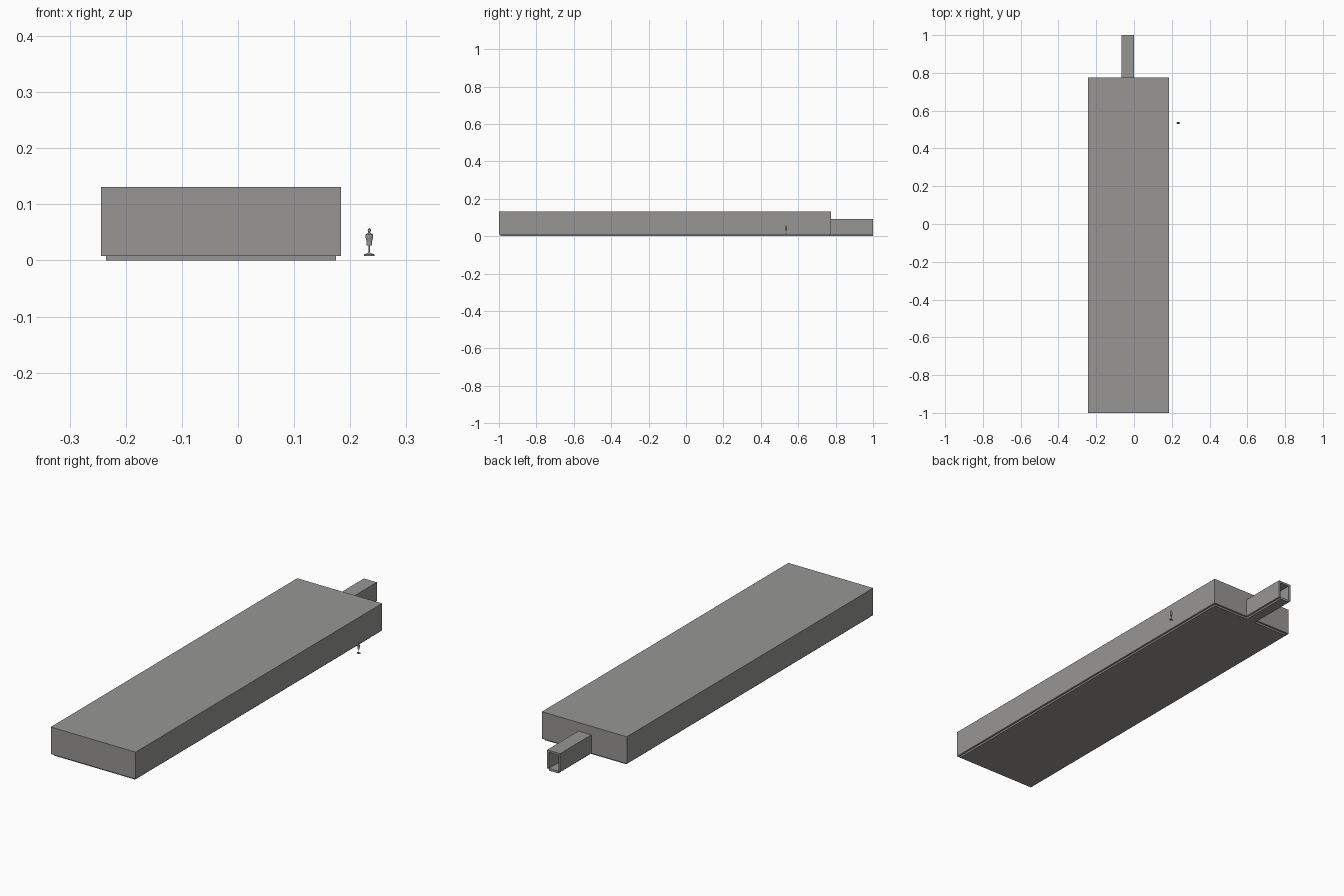
import bpy
import bmesh
import math
from mathutils import Matrix, Vector

if "Cube" in bpy.data.objects:
    bpy.data.objects.remove(bpy.data.objects["Cube"], do_unlink=True)

# Single warm grey finish
grey = bpy.data.materials.new("warm_grey")
grey.use_nodes = True
colour = (0.31, 0.305, 0.295, 1)
grey.diffuse_color = colour
grey.node_tree.nodes["Principled BSDF"].inputs["Base Color"].default_value = colour


def add_object(name, bm):
    mesh = bpy.data.meshes.new(name)
    bm.to_mesh(mesh)
    bm.free()
    mesh.materials.append(grey)
    obj = bpy.data.objects.new(name, mesh)
    bpy.context.collection.objects.link(obj)
    return obj


def box(name, low, high):
    """Box spanning two opposite corners."""
    low, high = Vector(low), Vector(high)
    bm = bmesh.new()
    bmesh.ops.create_cube(bm, size=1, matrix=Matrix.LocRotScale(
        (low + high) / 2, None, high - low))
    return add_object(name, bm)


def cut(obj, low, high):
    """Subtract a box from an object."""
    cutter = box("cutter", low, high)
    cutter.hide_render = True
    mod = obj.modifiers.new("cut", "BOOLEAN")
    mod.operation = "DIFFERENCE"
    mod.solver = "EXACT"
    mod.object = cutter
    bpy.context.view_layer.objects.active = obj
    bpy.ops.object.modifier_apply(modifier=mod.name)
    bpy.data.objects.remove(cutter, do_unlink=True)


WALL = 0.009     # wall and roof thickness
FLOOR = 0.008    # underside of the walls
X0, X1, Y0, Y1, TOP = -0.244, 0.184, -1.0, 0.775, 0.131    # hall
P0, P1, P_END, P_TOP = -0.065, 0.0, 1.0, 0.092             # passage

# Hall shell, open underneath, with a doorway into the passage
hall = box("hall_shell", (X0, Y0, FLOOR), (X1, Y1, TOP))
cut(hall, (X0 + WALL, Y0 + WALL, -0.1), (X1 - WALL, Y1 - WALL, TOP - WALL))
cut(hall, (P0 + WALL, Y1 - 2 * WALL, -0.1), (P1 - WALL, Y1 + WALL, P_TOP - WALL))
box("hall_floor", (X0 + WALL, Y0 + WALL, 0), (X1 - WALL, Y1 - WALL, FLOOR + 0.002))

# Passage, open at the back
passage = box("passage_shell", (P0, Y1, FLOOR), (P1, P_END, P_TOP))
cut(passage, (P0 + WALL, Y1 - WALL, -0.1), (P1 - WALL, P_END + WALL, P_TOP - WALL))
box("passage_floor", (P0 + WALL, Y1 - WALL, 0), (P1 - WALL, P_END, FLOOR + 0.002))


def lathe(name, profile, depth):
    """Revolve (radius, height) points and flatten front to back."""
    bm = bmesh.new()
    verts = [bm.verts.new((r, 0, z)) for r, z in profile]
    edges = [bm.edges.new(pair) for pair in zip(verts, verts[1:])]
    bmesh.ops.spin(bm, geom=verts + edges, axis=(0, 0, 1), cent=(0, 0, 0),
                   angle=math.tau, steps=16)
    bmesh.ops.remove_doubles(bm, verts=bm.verts, dist=0.00005)
    bmesh.ops.recalc_face_normals(bm, faces=bm.faces)
    bmesh.ops.scale(bm, vec=(1, depth, 1), verts=bm.verts)
    obj = add_object(name, bm)
    obj.location = (0.234, 0.535, 0)
    return obj


# Small mannequin on a stand beside the hall
lathe("mannequin_stand", [(0, 0.008), (0.009, 0.008), (0.009, 0.011),
                          (0.003, 0.013), (0.0012, 0.015), (0.0012, 0.028),
                          (0, 0.028)], 0.6)
lathe("mannequin_torso", [(0, 0.027), (0.005, 0.027), (0.0045, 0.033),
                          (0.007, 0.043), (0.0068, 0.046), (0.002, 0.049),
                          (0, 0.049)], 0.6)
lathe("mannequin_head", [(0, 0.048), (0.0015, 0.049), (0.0028, 0.053),
                         (0.0025, 0.056), (0, 0.058)], 1.0)
